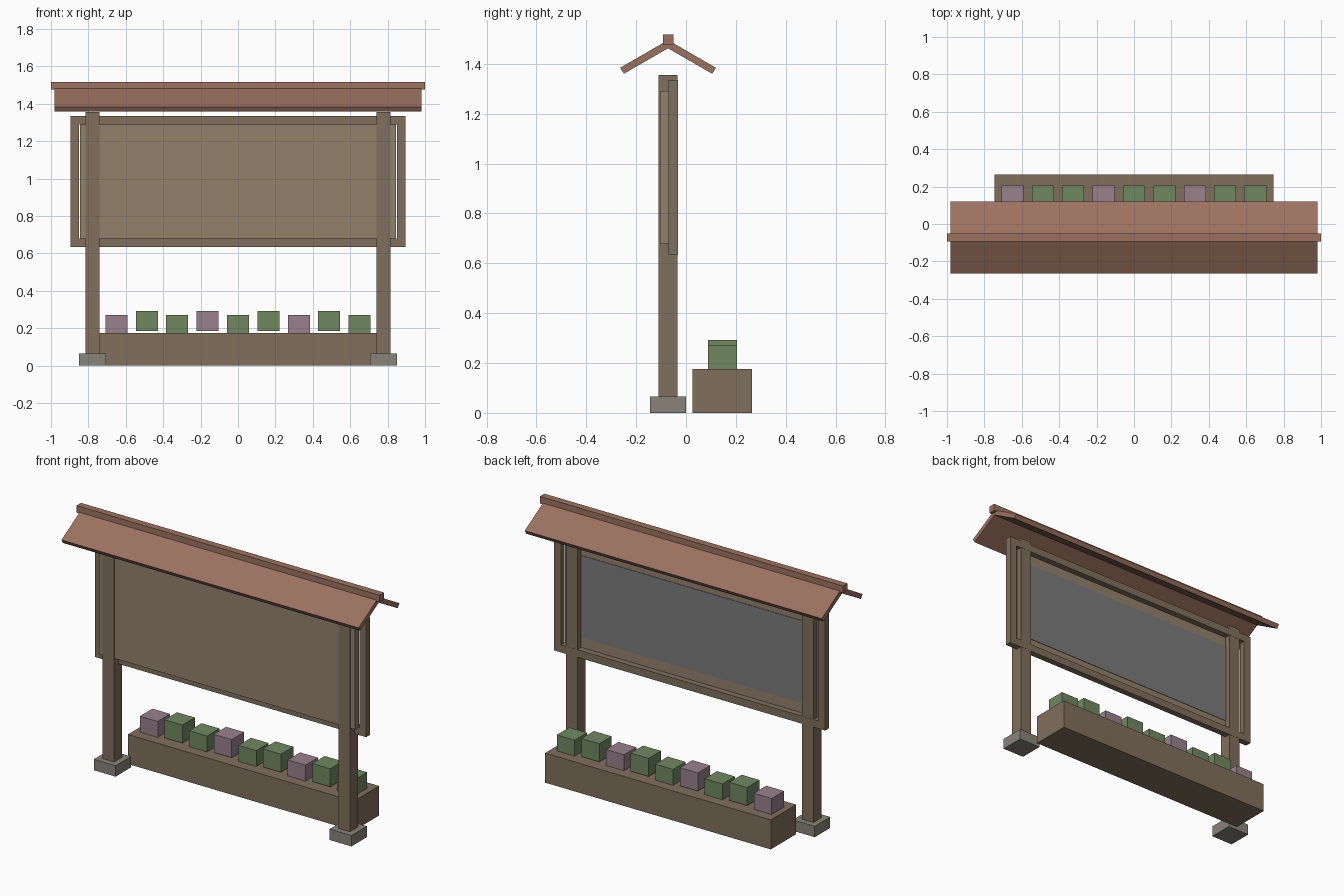
import bpy, bmesh

if "Cube" in bpy.data.objects:
    bpy.data.objects.remove(bpy.data.objects["Cube"])


def material(name, rgb):
    m = bpy.data.materials.new(name)
    m.diffuse_color = (*rgb, 1)
    m.use_nodes = True
    m.node_tree.nodes["Principled BSDF"].inputs["Base Color"].default_value = m.diffuse_color
    return m


WOOD = material("wood", (0.22, 0.16, 0.11))
TAN = material("tan_board", (0.29, 0.22, 0.15))
STONE = material("stone", (0.25, 0.23, 0.19))
ROOF = material("roof_red", (0.33, 0.17, 0.12))
GREEN = material("leaf_green", (0.16, 0.25, 0.12))
PINK = material("blossom", (0.32, 0.22, 0.26))
GREY = material("grey_panel", (0.2, 0.2, 0.2))


def prism(name, profile, x0, x1, mat):
    """Extrude a (y, z) profile along x."""
    bm = bmesh.new()
    face = bm.faces.new([bm.verts.new((x0, y, z)) for y, z in profile])
    ext = bmesh.ops.extrude_face_region(bm, geom=[face])
    verts = [g for g in ext["geom"] if isinstance(g, bmesh.types.BMVert)]
    bmesh.ops.translate(bm, verts=verts, vec=(x1 - x0, 0, 0))
    bmesh.ops.recalc_face_normals(bm, faces=bm.faces)
    me = bpy.data.meshes.new(name)
    bm.to_mesh(me)
    bm.free()
    me.materials.append(mat)
    ob = bpy.data.objects.new(name, me)
    bpy.context.collection.objects.link(ob)
    return ob


def box(name, x, y, z, mat):
    return prism(name, [(y[0], z[0]), (y[1], z[0]), (y[1], z[1]), (y[0], z[1])], x[0], x[1], mat)


YC = -0.072  # centre line of the posts and ridge

# Posts, footings and upright frame strips on both sides
for side, s in (("left", -1), ("right", 1)):
    x = 0.778 * s
    box(f"{side}_post", (x - 0.038, x + 0.038), (YC - 0.038, YC + 0.038), (0.03, 1.355), WOOD)
    box(f"{side}_footing", (x - 0.072, x + 0.072), (YC - 0.073, YC + 0.073), (0, 0.065), STONE)
    xf = 0.872 * s
    box(f"{side}_frame_stile", (xf - 0.023, xf + 0.023), (-0.07, -0.033), (0.635, 1.335), WOOD)

# Horizontal frame rails
for name, z in (("bottom_frame_rail", 0.635), ("top_frame_rail", 1.29)):
    box(name, (-0.895, 0.895), (-0.07, -0.033), (z, z + 0.045), WOOD)

# Notice board and its back panel
box("notice_board", (-0.845, 0.845), (-0.105, -0.069), (0.68, 1.29), TAN)
box("back_panel", (-0.775, 0.775), (-0.07, -0.066), (0.74, 1.23), GREY)

# Pitched roof: two mitred slabs and a ridge cap
for name, s in (("front_roof_slab", -1), ("back_roof_slab", 1)):
    profile = [(YC, 1.495), (YC + 0.192 * s, 1.384), (YC + 0.177 * s, 1.36), (YC, 1.462)]
    prism(name, profile, -0.98, 0.98, ROOF)
box("ridge_cap", (-1, 1), (YC - 0.021, YC + 0.021), (1.476, 1.518), ROOF)

# Planter box with a row of nine blocky plants
box("planter", (-0.745, 0.745), (0.026, 0.265), (0, 0.176), WOOD)
for i in range(9):
    x = -0.65 + 0.1625 * i
    z = 0.163 + 0.022 * (i % 2)
    box(f"plant_{i + 1}", (x - 0.059, x + 0.059), (0.088, 0.205), (z, z + 0.108),
        PINK if i % 3 == 0 else GREEN)
